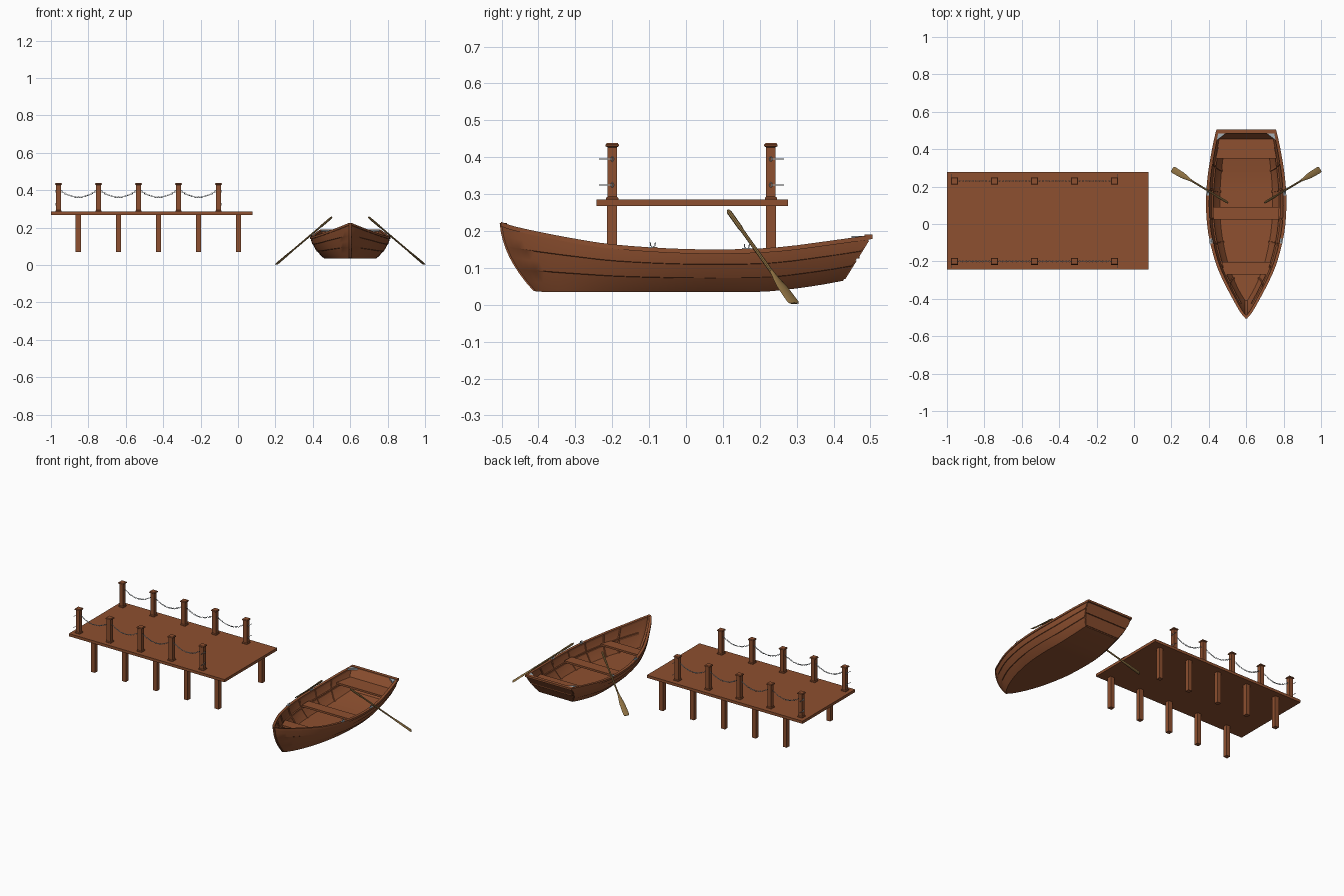
import bpy, bmesh, math
from mathutils import Vector as V

if "Cube" in bpy.data.objects:
    bpy.data.objects.remove(bpy.data.objects["Cube"])


def material(name, rgb):
    m = bpy.data.materials.new(name)
    m.diffuse_color = (*rgb, 1)
    m.use_nodes = True
    m.node_tree.nodes["Principled BSDF"].inputs["Base Color"].default_value = m.diffuse_color
    return m


WOOD = material("brown wood", (0.27, 0.08, 0.029))
OAR = material("olive oar wood", (0.27, 0.165, 0.055))
METAL = material("grey metal", (0.38, 0.43, 0.46))


def loft(bm, rings, loop=False):
    """Skin closed rings of points; cap the ends unless it loops."""
    vs = [[bm.verts.new(p) for p in r] for r in rings]
    n, m = len(vs), len(vs[0])
    for i in range(n if loop else n - 1):
        a, b = vs[i], vs[(i + 1) % n]
        for j in range(m):
            k = (j + 1) % m
            bm.faces.new((a[j], b[j], b[k], a[k]))
    if not loop:
        bm.faces.new(vs[0])
        bm.faces.new(vs[-1])


def rect(x0, x1, y0, y1, z):
    return [(x0, y0, z), (x1, y0, z), (x1, y1, z), (x0, y1, z)]


def box(bm, x0, x1, y0, y1, z0, z1):
    loft(bm, [rect(x0, x1, y0, y1, z0), rect(x0, x1, y0, y1, z1)])


def square(x, y, h, z):
    return rect(x - h, x + h, y - h, y + h, z)


def finish(bm, name, mat, smooth=False):
    bmesh.ops.recalc_face_normals(bm, faces=bm.faces)
    me = bpy.data.meshes.new(name)
    bm.to_mesh(me)
    bm.free()
    me.materials.append(mat)
    ob = bpy.data.objects.new(name, me)
    bpy.context.collection.objects.link(ob)
    if smooth:
        bpy.ops.object.select_all(action='DESELECT')
        ob.select_set(True)
        bpy.context.view_layer.objects.active = ob
        bpy.ops.object.shade_smooth_by_angle(angle=math.radians(30))
    return ob


# ---------- dock ----------
bm = bmesh.new()
box(bm, -1, 0.077, -0.243, 0.277, 0.268, 0.285)
finish(bm, "deck", WOOD)

ROWS = ((-0.2, -1, "front"), (0.23, 1, "back"))
POSTS = [-0.96 + 0.214 * i for i in range(5)]


def add_link(bm, c, d, u):
    n = d.cross(u)
    rings = []
    for k in range(8):
        a = 2 * math.pi * k / 8
        e = d * math.cos(a) + u * math.sin(a)
        p = c + d * 0.0062 * math.cos(a) + u * 0.0036 * math.sin(a)
        rings.append([p + 0.0012 * (e * math.cos(q) + n * math.sin(q))
                      for q in (0, math.pi / 2, math.pi, 1.5 * math.pi)])
    loft(bm, rings, loop=True)


for y, out, side in ROWS:
    # piles under the deck
    bm = bmesh.new()
    for i in range(5):
        x = -0.854 + 0.214 * i
        box(bm, x - 0.0135, x + 0.0135, y - 0.0135, y + 0.0135, 0.07, 0.27)
    finish(bm, side + "_piles", WOOD)
    # railing posts with collar and cap
    bm = bmesh.new()
    for x in POSTS:
        prof = [(0.0165, 0.285), (0.0165, 0.29), (0.013, 0.293), (0.013, 0.427),
                (0.018, 0.430), (0.018, 0.434), (0.015, 0.438)]
        loft(bm, [square(x, y, h, z) for h, z in prof])
    finish(bm, side + "_railing_posts", WOOD)
    # chains sagging between posts
    bm = bmesh.new()
    for a, b in zip(POSTS, POSTS[1:]):
        a, b, count = a + 0.014, b - 0.014, 21
        for i in range(count):
            t = (i + 0.5) / count
            s = 2 * t - 1
            c = V((a + (b - a) * t, y, 0.362 + 0.034 * s * s))
            d = V((b - a, 0, 4 * 0.034 * s)).normalized()
            u = V((0, 1, 0)) if i % 2 else V((0, 1, 0)).cross(d)
            add_link(bm, c, d, u)
    finish(bm, side + "_chain", METAL, True)
    # small hooks on the end posts
    bm = bmesh.new()
    for x, sx in ((POSTS[0], -1), (POSTS[-1], 1)):
        for z in (0.325, 0.395):
            xf = x + sx * 0.014
            box(bm, xf - 0.001, xf + 0.001, *sorted((y, y + out * 0.036)), z - 0.001, z + 0.001)
            add_link(bm, V((xf, y, z)), V((0, 0, 1)), V((0, 1, 0)))
    finish(bm, side + "_hooks", METAL)

# ---------- boat ----------
CX = 0.6
# stations: gunwale y, half width, z, then chine y, half width, z
ST = [(-0.502, 0.004, 0.222, -0.41, 0.004, 0.037), (-0.47, 0.03, 0.211, -0.385, 0.022, 0.035),
      (-0.4, 0.07, 0.195, -0.33, 0.053, 0.035), (-0.3, 0.122, 0.176, -0.25, 0.085, 0.035),
      (-0.2, 0.163, 0.161, -0.17, 0.108, 0.035), (-0.05, 0.2, 0.15, -0.04, 0.132, 0.035),
      (0.1, 0.212, 0.147, 0.1, 0.14, 0.035), (0.25, 0.204, 0.153, 0.22, 0.137, 0.036),
      (0.4, 0.18, 0.172, 0.34, 0.126, 0.05), (0.5, 0.158, 0.186, 0.425, 0.114, 0.065)]


def station(t):
    i = min(int(t), 8)
    f = t - i
    a, b, c, d = (ST[max(0, min(9, k))] for k in (i - 1, i, i + 1, i + 2))
    return [0.5 * (2 * q + (r - p) * f + (2 * p - 5 * q + 4 * r - s) * f * f
                   + (3 * q - p - 3 * r + s) * f ** 3) for p, q, r, s in zip(a, b, c, d)]


def hull(t, v, inset=0.0):
    """Point on the starboard side: v=0 chine, v=1 gunwale; x is half width."""
    gy, gx, gz, cy, cx, cz = station(t)
    bulge = 4 * v * (1 - v)
    x = cx + (gx - cx) * v + 0.013 * bulge * min(1, gx / 0.12) * (t > 0)
    y = cy + (gy - cy) * v - 0.02 * bulge * max(0, 1 - t / 3)
    if inset > 0:
        x = max(x - inset, 0.3 * x)
    else:
        x -= inset * min(1, gx / 0.08)
    return V((x, y, cz + (gz - cz) * v))


def side(p, s):
    return V((CX + s * p.x, p.y, p.z))


TS = [i / 3 for i in range(28)]
PLANKS = [(1, 0), (0.82, 0.0015), (0.67, 0.003), (0.66, 0), (0.5, 0.0015),
          (0.34, 0.003), (0.33, 0), (0.15, 0.001), (0, 0)]

# lapped hull shell
bm = bmesh.new()
rings = []
for t in TS:
    outer = [hull(t, v, -lap) for v, lap in PLANKS]
    inner = [hull(t, v, 0.011) for v in (1, 0.75, 0.5, 0.25, 0.1)]
    rings.append([side(p, -1) for p in outer] + [side(p, 1) for p in reversed(outer)]
                 + [side(p, 1) for p in inner] + [side(p, -1) for p in reversed(inner)])
loft(bm, rings)
finish(bm, "hull", WOOD, True)


# transom and its planks
def transom_ring(v, front, back, inset):
    p = hull(9, v)
    x = p.x - inset
    return rect(CX - x, CX + x, p.y + front, p.y + back, p.z)


for name, vs, depth in (("transom", (0, 0.25, 0.5, 0.75, 1), (-0.014, 0.0005, 0.001)),
                        ("lower_transom_plank", (0.04, 0.25, 0.46), (-0.001, 0.004, 0.002)),
                        ("upper_transom_plank", (0.5, 0.7, 0.9), (-0.001, 0.004, 0.002))):
    bm = bmesh.new()
    loft(bm, [transom_ring(v, *depth) for v in vs])
    finish(bm, name, WOOD)
bm = bmesh.new()
box(bm, CX - 0.16, CX + 0.16, 0.484, 0.505, 0.178, 0.19)
finish(bm, "transom_rail", WOOD)

# stem post at the bow
bm = bmesh.new()
rings = []
for i in range(9):
    p = hull(0, i / 8)
    rings.append(rect(CX - 0.006, CX + 0.006, p.y - 0.003, p.y + 0.016, p.z))
loft(bm, rings)
finish(bm, "stem_post", WOOD, True)

# gunwale rails, inner stringers and ribs on both sides
for s, label in ((-1, "port"), (1, "starboard")):
    for name, v, out, inn, up, down in (("gunwale_rail", 1, 0.003, 0.014, 0.003, 0.009),
                                        ("seat_stringer", 0.55, -0.008, 0.017, 0.006, 0.006)):
        bm = bmesh.new()
        rings = []
        for t in (TS if v == 1 else TS[4:]):
            p = hull(t, v)
            xo, xi = p.x + out, max(p.x - inn, 0)
            rings.append([side(V((x, p.y, p.z + z)), s)
                          for x, z in ((xo, up), (xi, up), (xi, -down), (xo, -down))])
        loft(bm, rings)
        finish(bm, label + "_" + name, WOOD, True)
    bm = bmesh.new()
    for t in (2.6, 3.6, 4.6, 5.5, 6.6, 7.5):
        rings = []
        for v in (0.08, 0.3, 0.5, 0.75, 0.96):
            p = hull(t, v)
            rings.append([side(V((p.x - i, p.y + w, p.z)), s) for i, w in
                          ((0.008, -0.005), (0.016, -0.005), (0.016, 0.005), (0.008, 0.005))])
        loft(bm, rings)
    finish(bm, label + "_ribs", WOOD)

# seats: front y, back y, half widths, top z
for name, y0, y1, w0, w1, z in (("bow_seat", -0.27, -0.203, 0.108, 0.132, 0.122),
                                ("middle_seat", 0.025, 0.092, 0.174, 0.177, 0.117),
                                ("stern_seat", 0.35, 0.47, 0.163, 0.138, 0.137)):
    bm = bmesh.new()
    loft(bm, [[(CX - w0, y0, h), (CX + w0, y0, h), (CX + w1, y1, h), (CX - w1, y1, h)]
              for h in (z - 0.012, z)])
    finish(bm, name, WOOD)

for s, label in ((-1, "left"), (1, "right")):
    # metal corner brackets at the transom
    bm = bmesh.new()
    loft(bm, [[side(V((x, y, z)), s) for x, y in ((0.15, 0.485), (0.108, 0.485), (0.157, 0.448))]
              for z in (0.178, 0.187)])
    finish(bm, label + "_corner_bracket", METAL)
    # oarlocks: plate with two prongs
    for t, y, w, place in ((4.73, -0.09, 0.192, "front"), (6.43, 0.165, 0.21, "rear")):
        z = hull(t, 1).z + 0.003
        x = CX + s * (w - 0.004)
        bm = bmesh.new()
        box(bm, x - 0.007, x + 0.007, y - 0.013, y + 0.013, z - 0.001, z + 0.002)
        for k in (-1, 1):
            loft(bm, [square(x, y + k * o, 0.0015, z + h)
                      for o, h in ((0.001, 0.001), (0.006, 0.005), (0.007, 0.014))])
        finish(bm, label + "_" + place + "_oarlock", METAL)
    # oars: rings of distance from tip, half width, half thickness
    tip, grip = V((CX + s * 0.395, 0.293, 0.004)), V((CX + s * 0.1, 0.115, 0.254))
    d = (grip - tip).normalized()
    wide = V((d.y, -d.x, 0)).normalized()
    n = d.cross(wide)
    bm = bmesh.new()
    rings = []
    for l, a, b in ((0, 0.015, 0.002), (0.01, 0.018, 0.003), (0.08, 0.016, 0.003),
                    (0.13, 0.008, 0.004), (0.15, 0.005, 0.005), (0.34, 0.005, 0.005),
                    (0.35, 0.0065, 0.0065), (0.42, 0.0065, 0.0065), (0.428, 0.004, 0.004)):
        rings.append([tip + d * l + wide * a * math.cos(q) + n * b * math.sin(q)
                      for q in (2 * math.pi * k / 8 for k in range(8))])
    loft(bm, rings)
    finish(bm, label + "_oar", OAR, True)
